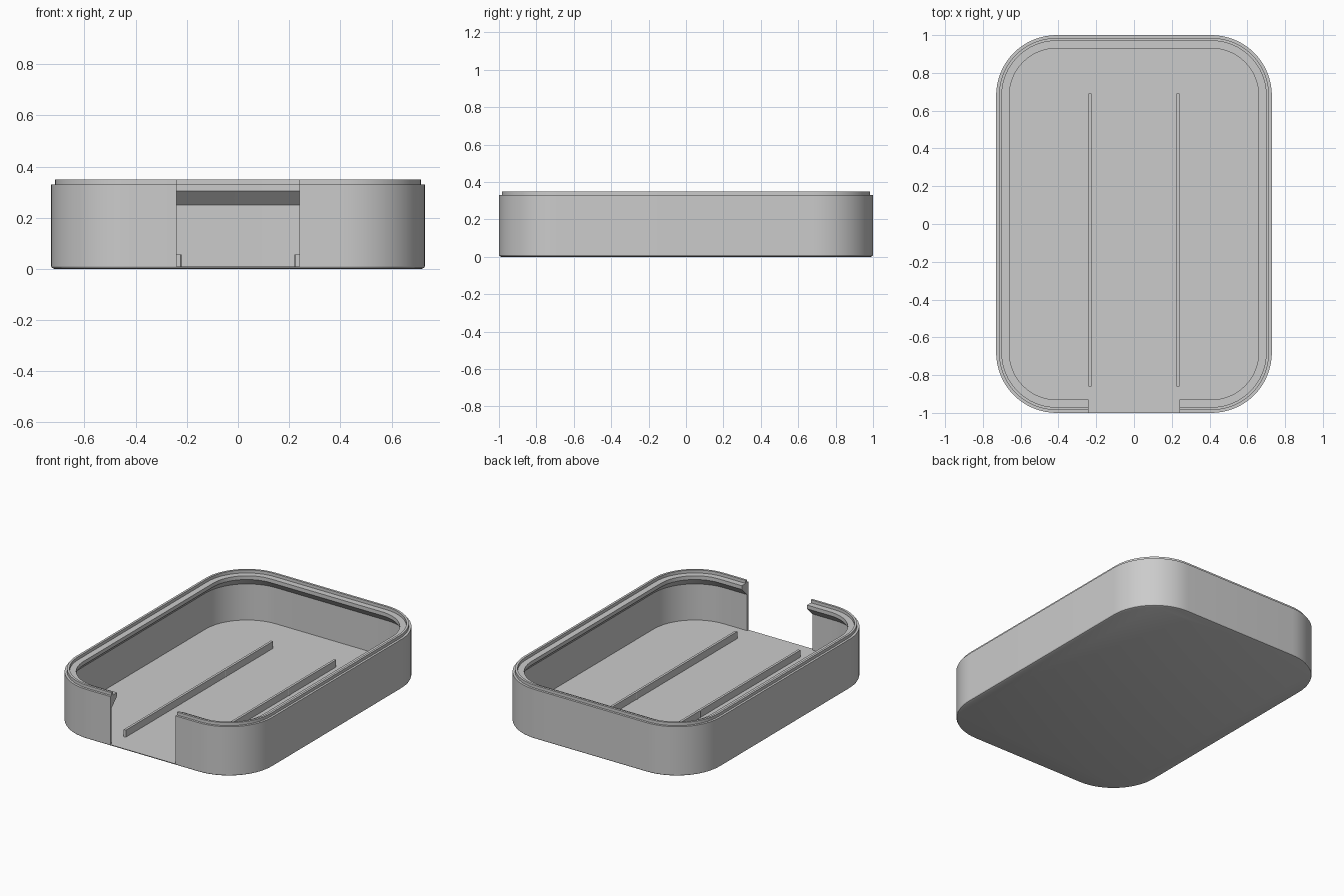
import bpy, bmesh, math

if "Cube" in bpy.data.objects:
    bpy.data.objects.remove(bpy.data.objects["Cube"], do_unlink=True)

HALF_X, HALF_Y, RADIUS = 0.73, 1.0, 0.32
GAP = 0.24          # half width of the front opening
FLOOR = 0.01
ARC_STEPS = 16

grey = bpy.data.materials.new("plain_grey")
grey.use_nodes = True
COLOUR = (0.6, 0.6, 0.6, 1)
grey.diffuse_color = COLOUR
grey.node_tree.nodes["Principled BSDF"].inputs["Base Color"].default_value = COLOUR


def outline(inset, z):
    """Rounded rectangle from one side of the front opening round to the other."""
    r = RADIUS - inset
    cx, cy = HALF_X - RADIUS, HALF_Y - RADIUS
    pts = [(GAP, inset - HALF_Y, z)]
    for k, (sx, sy) in enumerate([(1, -1), (1, 1), (-1, 1), (-1, -1)]):
        for i in range(ARC_STEPS + 1):
            a = math.radians(90 * (k - 1 + i / ARC_STEPS))
            pts.append((sx * cx + r * math.cos(a), sy * cy + r * math.sin(a), z))
    pts.append((-GAP, inset - HALF_Y, z))
    return pts


def finish(name, bm, smooth=True):
    bmesh.ops.recalc_face_normals(bm, faces=bm.faces)
    mesh = bpy.data.meshes.new(name)
    bm.to_mesh(mesh)
    bm.free()
    mesh.materials.append(grey)
    ob = bpy.data.objects.new(name, mesh)
    bpy.context.collection.objects.link(ob)
    if smooth:
        bpy.ops.object.select_all(action="DESELECT")
        ob.select_set(True)
        bpy.context.view_layer.objects.active = ob
        bpy.ops.object.shade_smooth_by_angle(angle=math.radians(25))
    return ob


def bridge(bm, a, b, closed):
    n = len(a)
    for i in range(n if closed else n - 1):
        j = (i + 1) % n
        bm.faces.new((a[i], a[j], b[j], b[i]))


# Floor plate with a small chamfer under its edge
bm = bmesh.new()
rings = [[bm.verts.new(p) for p in outline(inset, z)]
         for inset, z in [(0.012, 0), (0.003, 0.004), (0, FLOOR)]]
for low, high in zip(rings, rings[1:]):
    bridge(bm, low, high, True)
bm.faces.new(rings[0])
bm.faces.new(rings[-1])
finish("floor", bm)

# Thin wall with stepped rim and sloped inner overhang: (inset, height)
wall_profile = [(0, FLOOR), (0, 0.33), (0.015, 0.33), (0.015, 0.35), (0.03, 0.35),
                (0.03, 0.33), (0.07, 0.33), (0.07, 0.305), (0.015, 0.25), (0.015, FLOOR)]
bm = bmesh.new()
rings = [[bm.verts.new(p) for p in outline(*point)] for point in wall_profile]
for i, ring in enumerate(rings):
    bridge(bm, ring, rings[(i + 1) % len(rings)], False)
for end in (0, -1):
    bm.faces.new([ring[end] for ring in rings])
finish("wall", bm)

# Guide rails on the floor, each with a small round joint
RAIL_TOP = 0.057
for side, x in (("left", 0.232), ("right", -0.232)):
    bm = bmesh.new()
    bmesh.ops.create_cube(bm, size=1)
    for v in bm.verts:
        v.co.x = x + v.co.x * 0.016
        v.co.y = -0.085 + v.co.y * 1.55
        v.co.z = FLOOR + (v.co.z + 0.5) * (RAIL_TOP - FLOOR)
    finish(side + "_rail", bm, False)

    bm = bmesh.new()
    bmesh.ops.create_cone(bm, cap_ends=True, segments=16, radius1=0.011,
                          radius2=0.011, depth=RAIL_TOP - FLOOR)
    bmesh.ops.translate(bm, verts=bm.verts, vec=(x, 0.195, (RAIL_TOP + FLOOR) / 2))
    finish(side + "_rail_joint", bm)
